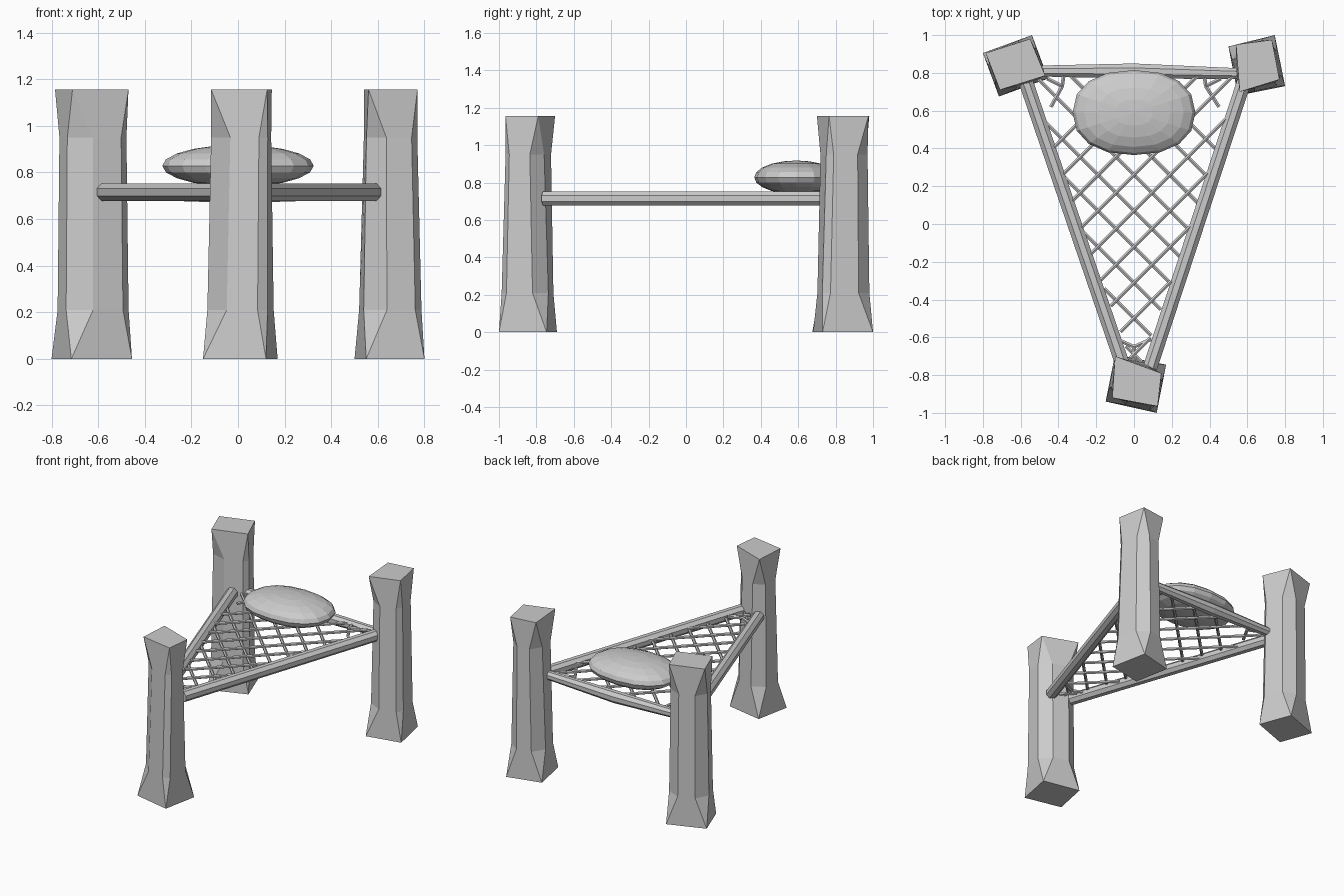
import bpy, bmesh
from math import cos, sin, pi, copysign
from mathutils import Vector

if "Cube" in bpy.data.objects:
    bpy.data.objects.remove(bpy.data.objects["Cube"])


def finish(bm, name):
    bmesh.ops.recalc_face_normals(bm, faces=bm.faces)
    me = bpy.data.meshes.new(name)
    bm.to_mesh(me)
    bm.free()
    ob = bpy.data.objects.new(name, me)
    bpy.context.collection.objects.link(ob)
    return ob


def tube(bm, pts, radii, sides):
    """Faceted rod through a few points, capped at both ends."""
    pts = [Vector(p) for p in pts]
    d = (pts[-1] - pts[0]).normalized()
    u = d.cross(Vector((0, 0, 1))).normalized()
    w = u.cross(d)
    rings = []
    for p, r in zip(pts, radii):
        rings.append([bm.verts.new(p + r * (u * cos(a) + w * sin(a)))
                      for a in (2 * pi * (i + .5) / sides for i in range(sides))])
    for a, b in zip(rings, rings[1:]):
        for i in range(sides):
            j = (i + 1) % sides
            bm.faces.new((a[i], a[j], b[j], b[i]))
    bm.faces.new(rings[0])
    bm.faces.new(rings[-1])


def post(name, base, top):
    """Square ends, corners chamfered between them (front left most of all)."""
    H = 1.155
    cuts = [(.28, .36), (.14, .14), (.28, .28), (.28, .28)]  # before, after corner
    bm = bmesh.new()

    def octagon(z):
        t = z / H
        q = [Vector((*b, z)).lerp(Vector((*c, z)), t) for b, c in zip(base, top)]
        ring = []
        for i in range(4):
            ring.append(bm.verts.new(q[i].lerp(q[i - 1], cuts[i][0])))
            ring.append(bm.verts.new(q[i].lerp(q[(i + 1) % 4], cuts[i][1])))
        return ring

    lo = [bm.verts.new((*p, 0)) for p in base]
    hi = [bm.verts.new((*p, H)) for p in top]
    o1, o2 = octagon(.21), octagon(.95)
    for ends, o in ((lo, o1), (hi, o2)):
        bm.faces.new(ends)
        for i in range(4):
            j = (i + 1) % 4
            bm.faces.new((ends[i], o[2 * i], o[2 * i + 1]))
            bm.faces.new((ends[i], ends[j], o[2 * j], o[2 * i + 1]))
    for i in range(8):
        j = (i + 1) % 8
        bm.faces.new((o1[i], o1[j], o2[j], o2[i]))
    return finish(bm, name)


# posts: corners run front left, front right, back right, back left
post("front_post", [(-.15, -.94), (.12, -1), (.17, -.745), (-.10, -.69)],
     [(-.115, -.92), (.125, -.965), (.145, -.79), (-.10, -.70)])
post("back_left_post", [(-.715, .675), (-.455, .77), (-.54, 1), (-.80, .905)],
     [(-.71, .71), (-.47, .785), (-.55, .98), (-.785, .905)])
post("back_right_post", [(.55, .68), (.80, .73), (.745, 1), (.50, .94)],
     [(.56, .70), (.77, .765), (.73, .975), (.54, .95)])

# frame beams
ZF = .715
LA, LB = (-.575, .76, ZF), (-.055, -.76, ZF)
RA, RB = (.585, .76, ZF), (.085, -.76, ZF)
beams = {"left_beam": ([LA, LB], (.041, .041)),
         "right_beam": ([RA, RB], (.041, .041)),
         "back_beam": ([(-.56, .81, ZF), (0, .81, .708), (.6, .795, ZF)], (.03, .043, .03))}
for name, (pts, r) in beams.items():
    bm = bmesh.new()
    tube(bm, pts, r, 8)
    finish(bm, name)


# lattice net, clipped to the triangle of beams
def clip(p, d):
    """Interval of p + t d inside the frame triangle."""
    tri = [Vector(v[:2]) for v in ((.015, -.80), (.60, .80), (-.59, .80))]
    t0, t1 = -9, 9
    for i in range(3):
        e = tri[(i + 1) % 3] - tri[i]
        n = Vector((-e.y, e.x))
        f, g = (p - tri[i]).dot(n), d.dot(n)
        if g > 0:
            t0 = max(t0, -f / g)
        else:
            t1 = min(t1, -f / g)
    return t0, t1


bm = bmesh.new()
ZN = .722
for s in (1, -1):
    d = Vector((1, s)).normalized()
    for k in range(-1, 8):
        p = Vector((0, -.5 + .19 * k))
        t0, t1 = clip(p, d)
        if t1 - t0 > .05:
            a, b = p + d * t0, p + d * t1
            z = ZN + .006 * s
            tube(bm, [(*a, z), (*b, z)], (.011, .011), 6)
# small Y ties in the three corners
for c, ends in (((0, -.65), [(0, -.74), (-.09, -.61), (.09, -.61)]),
                ((-.38, .73), [(-.46, .77), (-.37, .80), (-.44, .62)]),
                ((.38, .73), [(.46, .77), (.37, .80), (.45, .62)])):
    for e in ends:
        tube(bm, [(*c, ZN), (*e, ZN)], (.011, .011), 6)
finish(bm, "net")

# rounded oblong cushion resting on the net
bm = bmesh.new()
bmesh.ops.create_uvsphere(bm, u_segments=16, v_segments=10, radius=1)


def puff(v, e):
    return copysign(abs(v) ** e, v)


for v in bm.verts:
    h = (v.co.x ** 2 + v.co.y ** 2) ** .5
    if h > 1e-5:
        x, y = v.co.x / h, v.co.y / h
        v.co = (puff(x, .88) * h * .325, puff(y, .88) * h * .225, v.co.z * .09)
    else:
        v.co = (0, 0, v.co.z * .09)
    v.co += Vector((0, .59, .828))
finish(bm, "cushion")
